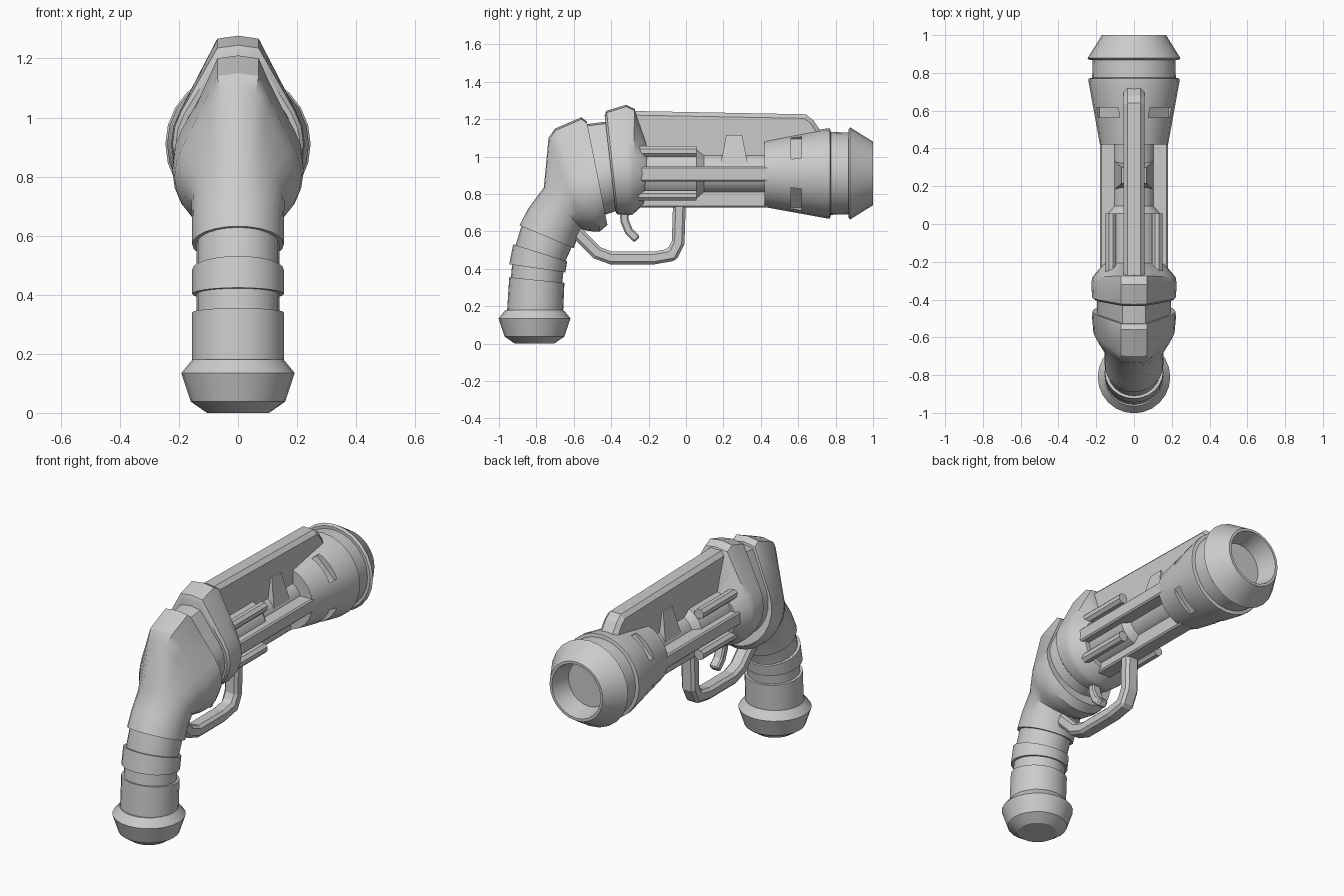
import bpy, bmesh, math
from mathutils import Vector, Matrix

if "Cube" in bpy.data.objects:
    bpy.data.objects.remove(bpy.data.objects["Cube"])

SEG = 24
AXIS = 0.91          # height of the barrel axis
smooth = []


def finish(name, bm):
    bmesh.ops.recalc_face_normals(bm, faces=bm.faces[:])
    me = bpy.data.meshes.new(name)
    bm.to_mesh(me)
    bm.free()
    ob = bpy.data.objects.new(name, me)
    bpy.context.collection.objects.link(ob)
    return ob


def section(top, bot, w, peak=0.0):
    """Ring across the yz line bot-top, half width w; peak > 0 pulls the top into a flat ridge."""
    T, B = Vector(top), Vector(bot)
    L = (T - B).length
    u = (T - B) / L
    v = min(w, L / 2) if peak else L / 2
    pts = []
    for i in range(SEG):
        a = 360 * i / SEG
        d = min(a, 360 - a)
        s = 1 if a <= 180 else -1
        x, h = w * math.sin(math.radians(d)), v + v * math.cos(math.radians(d))
        if peak and d < 60:
            if d < 16:
                x, h = peak * d / 15, L - 0.01 * d / 15
            else:
                t = (d - 15) / 45
                x = peak + (w * 0.866 - peak) * t
                h = L - 0.01 + (1.5 * v - L + 0.01) * t
        p = B + u * h
        pts.append(Vector((s * x, p.x, p.y)))
    return pts


def loft(name, secs):
    bm = bmesh.new()
    rings = [[bm.verts.new(p) for p in section(*s)] for s in secs]
    for a, b in zip(rings, rings[1:]):
        for i in range(SEG):
            j = (i + 1) % SEG
            bm.faces.new((a[i], a[j], b[j], b[i]))
    bm.faces.new(rings[0])
    bm.faces.new(rings[-1])
    ob = finish(name, bm)
    smooth.append(ob)
    return ob


def barrel_lathe(name, prof):
    return loft(name, [((y, AXIS + r), (y, AXIS - r), r) for y, r in prof])


def prism(name, prof, x0, x1, bevel=0.0):
    """Side-view outline extruded across x."""
    bm = bmesh.new()
    f = bm.faces.new([bm.verts.new((x0, y, z)) for y, z in prof])
    ex = bmesh.ops.extrude_face_region(bm, geom=[f])
    bmesh.ops.translate(bm, vec=(x1 - x0, 0, 0),
                        verts=[g for g in ex["geom"] if isinstance(g, bmesh.types.BMVert)])
    ob = finish(name, bm)
    if bevel:
        m = ob.modifiers.new("bevel", 'BEVEL')
        m.width, m.segments, m.limit_method = bevel, 1, 'ANGLE'
        m.angle_limit = math.radians(50)
    return ob


def ribbon(name, path, thick, half, bevel):
    """Bent strip following a side-view path."""
    P = [Vector(p) for p in path]
    left, right = [], []
    for i, p in enumerate(P):
        d1 = (p - P[max(i - 1, 0)]).normalized()
        d2 = (P[min(i + 1, len(P) - 1)] - p).normalized()
        d = (d1 + d2).normalized()
        k = thick / 2 / max(d.dot(d2 if d2.length else d1), 0.6)
        n = Vector((-d.y, d.x)) * k
        left.append(p + n)
        right.append(p - n)
    return prism(name, left + right[::-1], -half, half, bevel)


def rect(y0, y1, z0, z1):
    return [(y0, z0), (y1, z0), (y1, z1), (y0, z1)]


# Grip: pommel, core, and stacked sleeves
loft("grip_pommel", [((-0.81 - r, z), (-0.81 + r, z), r) for z, r in
                     [(0, 0.105), (0.038, 0.16), (0.135, 0.192), (0.18, 0.155)]])
loft("grip_core", [((-0.94, 0.30), (-0.665, 0.30), 0.14),
                   ((-0.93, 0.42), (-0.655, 0.385), 0.14),
                   ((-0.91, 0.53), (-0.645, 0.44), 0.14),
                   ((-0.87, 0.66), (-0.60, 0.54), 0.14)])
loft("grip_lower_sleeve", [((-0.957, 0.17), (-0.657, 0.17), 0.155),
                           ((-0.945, 0.355), (-0.65, 0.325), 0.155)])
loft("grip_ring", [((-0.945, 0.424), (-0.645, 0.381), 0.155),
                   ((-0.924, 0.531), (-0.635, 0.44), 0.155)])

# Rear body flowing out of the grip into a ridged teardrop
loft("rear_body", [((-0.89, 0.632), (-0.60, 0.51), 0.155),
                   ((-0.845, 0.72), (-0.58, 0.57), 0.155),
                   ((-0.76, 0.835), (-0.56, 0.615), 0.158),
                   ((-0.735, 1.10), (-0.54, 0.605), 0.195, 0.06),
                   ((-0.70, 1.15), (-0.50, 0.60), 0.215, 0.07),
                   ((-0.56, 1.21), (-0.46, 0.60), 0.222, 0.07),
                   ((-0.53, 1.187), (-0.42, 0.635), 0.22, 0.07)])
loft("body_neck", [((-0.56, 1.17), (-0.46, 0.68), 0.195, 0.06),
                   ((-0.40, 1.19), (-0.34, 0.72), 0.195, 0.06)])
loft("front_collar", [((-0.435, 1.22), (-0.375, 0.70), 0.21, 0.06),
                      ((-0.425, 1.245), (-0.365, 0.69), 0.222, 0.07),
                      ((-0.32, 1.277), (-0.31, 0.685), 0.226, 0.07),
                      ((-0.275, 1.255), (-0.285, 0.69), 0.22, 0.07),
                      ((-0.205, 1.06), (-0.225, 0.745), 0.165, 0.05)])

# Barrel, sleeve, and muzzle
barrel_lathe("inner_barrel", [(-0.28, 0.11), (0.46, 0.11)])
barrel_lathe("barrel_sleeve", [(-0.28, 0.142), (0.055, 0.142), (0.095, 0.11)])
flare = barrel_lathe("barrel_flare", [(0.42, 0.18), (0.75, 0.24), (0.77, 0.24), (0.775, 0.22)])
barrel_lathe("muzzle_neck", [(0.76, 0.222), (0.88, 0.218)])
barrel_lathe("muzzle", [(0.868, 0.235), (0.878, 0.246), (1.0, 0.17), (1.0, 0.155), (0.885, 0.13)])

# Four vent slots cut into the flare
for k in range(4):
    bm = bmesh.new()
    bmesh.ops.create_cube(bm, size=1, matrix=Matrix.Translation((0, 0.59, AXIS))
                          @ Matrix.Rotation(math.radians(45 + 90 * k), 4, 'Y')
                          @ Matrix.Translation((0.255, 0, 0))
                          @ Matrix.Diagonal((0.15, 0.055, 0.16, 1)))
    cutter = finish("slot_cutter", bm)
    cutter.hide_render = True
    m = flare.modifiers.new("slot", 'BOOLEAN')
    m.operation, m.object, m.solver = 'DIFFERENCE', cutter, 'EXACT'
    bpy.context.view_layer.objects.active = flare
    bpy.ops.object.modifier_apply(modifier=m.name)
    bpy.data.objects.remove(cutter)

# Rails and slim rods around the barrel
for side, s in (("left", -1), ("right", 1)):
    x0, x1 = sorted((s * 0.08, s * 0.18))
    prism(side + "_rail", rect(-0.27, 0.45, 0.868, 0.946), x0, x1, 0.008)
    for level, dz in (("upper", 0.118), ("lower", -0.118)):
        bm = bmesh.new()
        bmesh.ops.create_cone(bm, cap_ends=True, segments=8, radius1=0.03, radius2=0.03, depth=0.33,
                              matrix=Matrix.Translation((s * 0.122, -0.11, AXIS + dz))
                              @ Matrix.Rotation(math.pi / 2, 4, 'X')
                              @ Matrix.Rotation(math.pi / 8, 4, 'Z'))
        finish(side + "_" + level + "_rod", bm)
prism("bottom_rail", rect(-0.27, 0.45, 0.728, 0.84), -0.045, 0.045, 0.008)

# Top spine and the small wedge saddling it
prism("top_spine", [(-0.35, 0.95), (-0.35, 1.245), (0.64, 1.226), (0.68, 1.195),
                    (0.728, 1.125), (0.728, 0.95)], -0.056, 0.056, 0.022)
wedge = prism("spine_wedge", [(0.185, 0.96), (0.215, 1.115), (0.30, 1.115), (0.33, 0.96)], -0.1, 0.1)
for v in wedge.data.vertices:
    if v.co.z > 1.05:
        v.co.x *= 0.65

# Trigger and guard
ribbon("trigger_guard", [(-0.60, 0.61), (-0.475, 0.485), (-0.40, 0.458), (-0.17, 0.458),
                         (-0.075, 0.475), (-0.042, 0.54), (-0.035, 0.76)], 0.068, 0.042, 0.015)
ribbon("trigger", [(-0.335, 0.74), (-0.328, 0.655), (-0.305, 0.60), (-0.26, 0.557)],
       0.045, 0.028, 0.008)

# Smooth shading on the lofted parts
for ob in bpy.context.view_layer.objects:
    ob.select_set(ob in smooth)
bpy.context.view_layer.objects.active = smooth[0]
bpy.ops.object.shade_smooth_by_angle(angle=math.radians(32))
